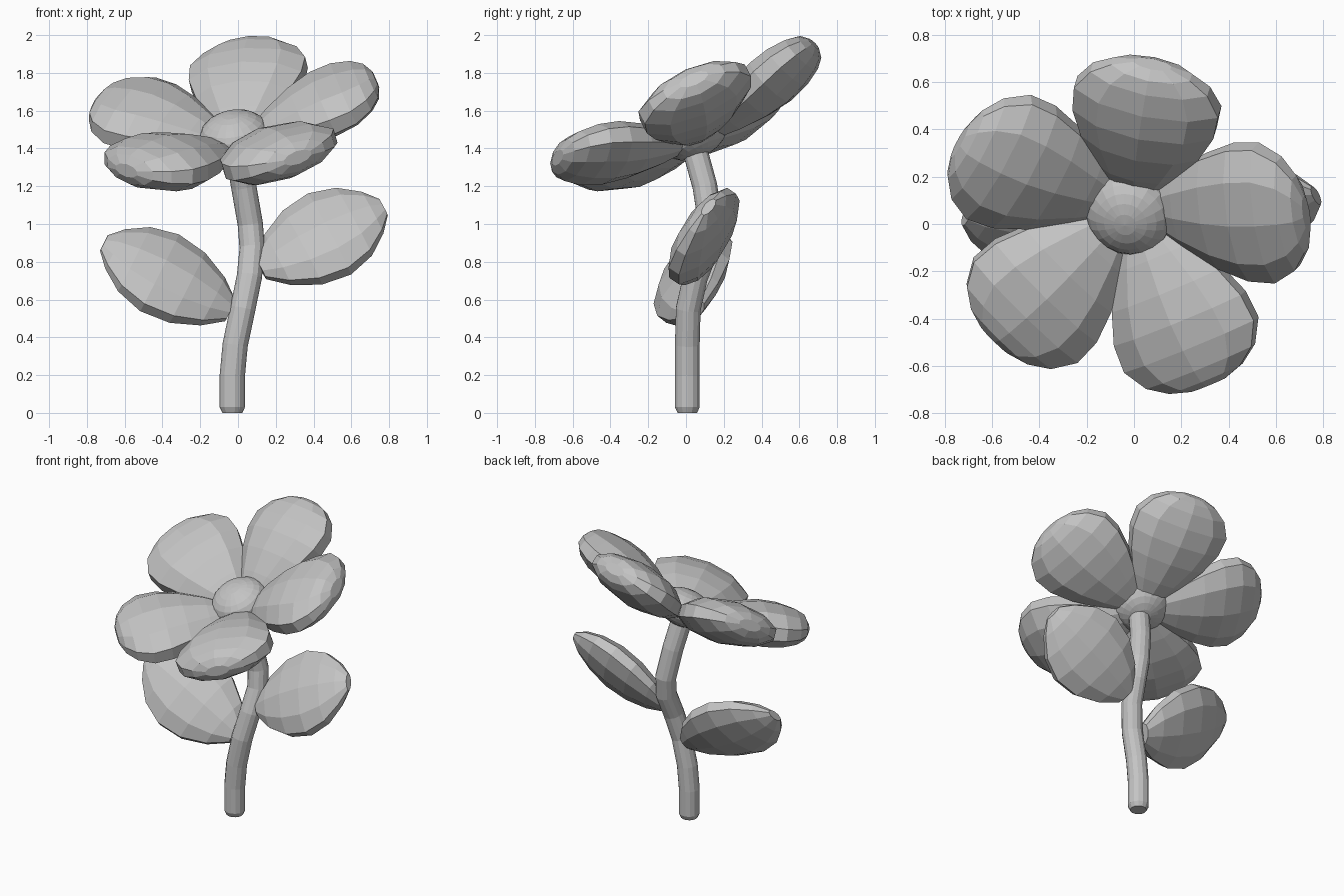
import bpy, bmesh
from math import cos, sin, tau, radians
from mathutils import Vector, Matrix

cube = bpy.data.objects.get("Cube")
if cube:
    bpy.data.objects.remove(cube, do_unlink=True)

grey = bpy.data.materials.new("soft_grey")
grey.use_nodes = True
colour = (0.55, 0.55, 0.55, 1)
grey.diffuse_color = colour
grey.node_tree.nodes["Principled BSDF"].inputs["Base Color"].default_value = colour


def finish(name, bm):
    """Turn a bmesh into a flat shaded object."""
    bmesh.ops.recalc_face_normals(bm, faces=bm.faces)
    mesh = bpy.data.meshes.new(name)
    bm.to_mesh(mesh)
    bm.free()
    mesh.materials.append(grey)
    obj = bpy.data.objects.new(name, mesh)
    bpy.context.collection.objects.link(obj)
    return obj


def loft(name, rings):
    """Skin a list of point rings and cap both ends."""
    bm = bmesh.new()
    loops = [[bm.verts.new(p) for p in ring] for ring in rings]
    n = len(loops[0])
    for low, high in zip(loops, loops[1:]):
        for i in range(n):
            j = (i + 1) % n
            bm.faces.new((low[i], low[j], high[j], high[i]))
    bm.faces.new(loops[0])
    bm.faces.new(loops[-1])
    return finish(name, bm)


# Outlines: position along the length, half width, half thickness
PETAL = [(0, 0.09, 0.04), (0.17, 0.17, 0.085), (0.38, 0.255, 0.125),
         (0.57, 0.305, 0.142), (0.74, 0.312, 0.132), (0.88, 0.253, 0.108),
         (0.96, 0.17, 0.08), (1, 0.08, 0.035)]
LEAF = [(0, 0.07, 0.045), (0.14, 0.17, 0.08), (0.34, 0.25, 0.108),
        (0.56, 0.275, 0.114), (0.76, 0.23, 0.095), (0.91, 0.14, 0.065),
        (1, 0.055, 0.025)]
# Half of the cross-section, turned over for the other half
SECTION = [(1, 0.3), (0.62, 0.8), (0, 1), (-0.62, 0.8), (-1, 0.3)]
SECTION += [(-x, -y) for x, y in SECTION]


def blade(name, outline, base, tip, across):
    """Flattened drop shape for petals and leaves."""
    axis = tip - base
    across = across.normalized()
    normal = axis.normalized().cross(across).normalized()
    rings = [[base + axis * t + across * (w * x) + normal * (h * y)
              for x, y in SECTION] for t, w, h in outline]
    return loft(name, rings)


# Tilted frame of the flower head
centre = Vector((-0.015, 0.05, 1.452))
up = Vector((-0.175, -0.475, 1)).normalized()
side = Vector((1, 0, 0.175)).normalized()
back = up.cross(side)

# Five petals, cupped slightly upwards
names = ("petal_back", "petal_back_right", "petal_front_right",
         "petal_front_left", "petal_left")
for i, name in enumerate(names):
    a = radians(77 + 72 * i)
    out = side * cos(a) + back * sin(a)
    ray = out + up * 0.26
    root = centre - up * 0.037
    blade(name, PETAL, root + ray * 0.1, root + ray * 0.79, up.cross(out))

# Domed flower centre
bm = bmesh.new()
bmesh.ops.create_uvsphere(bm, u_segments=20, v_segments=12, radius=1)
frame = Matrix((side, back, up)).transposed().to_4x4()
bm.transform(Matrix.Translation(centre + Vector((-0.005, -0.005, 0.02))) @ frame
             @ Matrix.Diagonal((0.185, 0.185, 0.12, 1)))
finish("flower_centre", bm)

# Bent stem with a chamfered foot
SIDES = 14
path = [Vector(p) for p in (
    (-0.03, 0.007, 0), (-0.03, 0.007, 0.03), (-0.03, 0.007, 0.2),
    (-0.015, 0.007, 0.36), (0.025, 0.012, 0.55), (0.06, 0.05, 0.72),
    (0.075, 0.11, 0.87), (0.065, 0.13, 1), (0.03, 0.1, 1.2), (-0.005, 0.045, 1.4))]
rings = []
for i, p in enumerate(path):
    along = (path[min(i + 1, len(path) - 1)] - path[max(i - 1, 0)]).normalized()
    u = Vector((0, 1, 0)).cross(along).normalized()
    v = along.cross(u)
    r = 0.053 if i == 0 else 0.067
    rings.append([p + (u * cos(tau * k / SIDES) + v * sin(tau * k / SIDES)) * r
                  for k in range(SIDES)])
loft("stem", rings)

# Two leaves
blade("leaf_left", LEAF, Vector((0.12, 0.065, 0.765)), Vector((0.77, 0.12, 1.09)),
      Vector((-0.12, 0.18, 0.22)))
blade("leaf_right", LEAF, Vector((-0.04, 0.04, 0.54)), Vector((-0.71, 0.035, 0.9)),
      Vector((0.1, 0.2, 0.2)))
